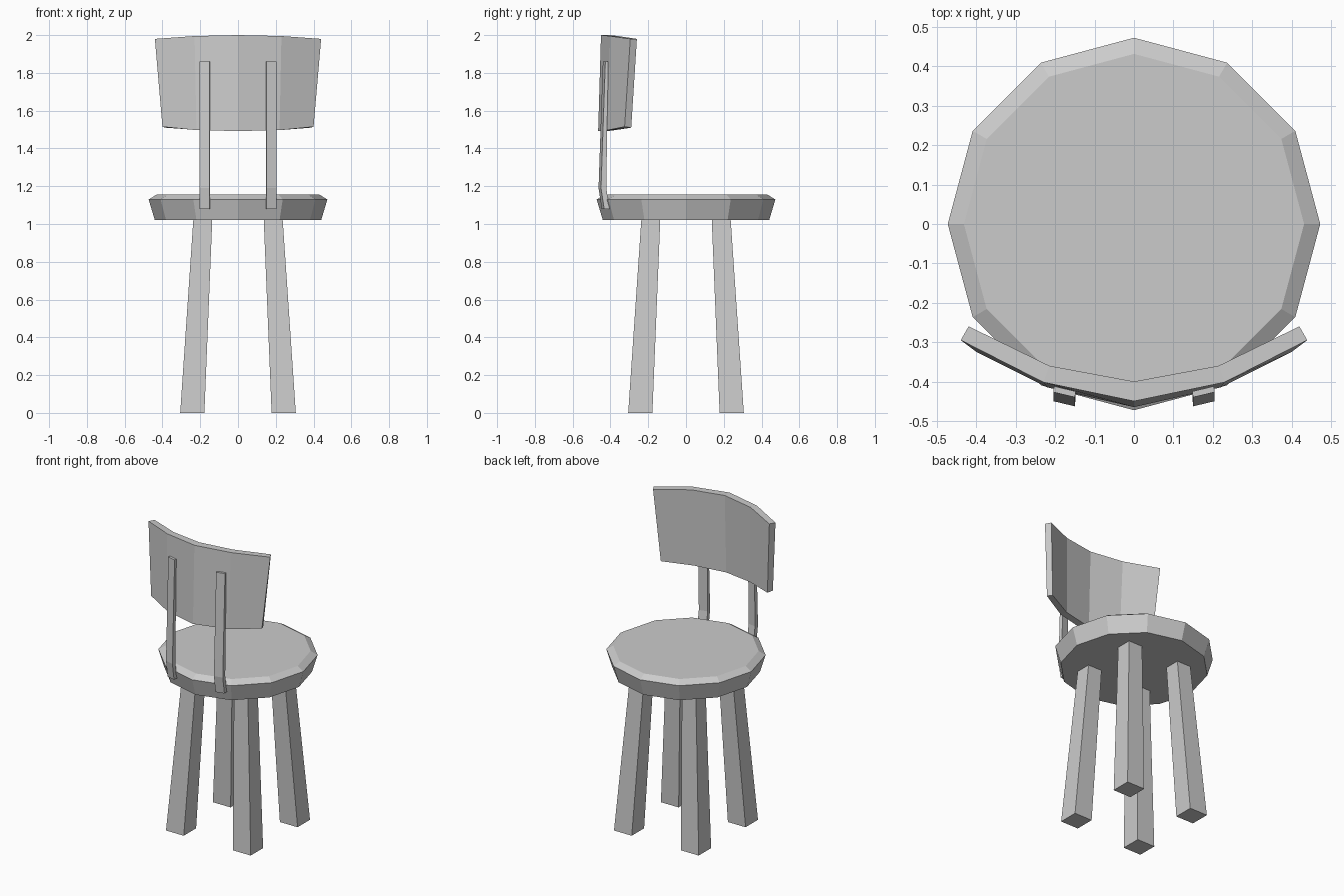
import bpy
from math import cos, sin, tau

if "Cube" in bpy.data.objects:
    bpy.data.objects.remove(bpy.data.objects["Cube"])


def loft(name, sections):
    """Closed solid skinned through rings with equal point counts."""
    n = len(sections[0])
    verts = [p for ring in sections for p in ring]
    faces = [tuple(reversed(range(n))),
             tuple(range(len(verts) - n, len(verts)))]
    for s in range(len(sections) - 1):
        for i in range(n):
            j = (i + 1) % n
            faces.append((s * n + i, s * n + j, (s + 1) * n + j, (s + 1) * n + i))
    mesh = bpy.data.meshes.new(name)
    mesh.from_pydata(verts, [], faces)
    mesh.update()
    # Keep normals outward when the rings run the other way round
    bpy.ops.object.select_all(action='DESELECT')
    obj = bpy.data.objects.new(name, mesh)
    bpy.context.collection.objects.link(obj)
    bpy.context.view_layer.objects.active = obj
    obj.select_set(True)
    bpy.ops.object.mode_set(mode='EDIT')
    bpy.ops.mesh.select_all(action='SELECT')
    bpy.ops.mesh.normals_make_consistent(inside=False)
    bpy.ops.object.mode_set(mode='OBJECT')
    return obj


def square(x, y, z, half):
    return [(x + a * half, y + b * half, z)
            for a, b in ((-1, -1), (1, -1), (1, 1), (-1, 1))]


# Seat: twelve-sided disc, flared side and bevelled top rim
loft("seat", [[(r * cos(tau * i / 12), r * sin(tau * i / 12), z) for i in range(12)]
              for r, z in ((0.44, 1.02), (0.473, 1.13), (0.432, 1.155))])

# Legs: tapered, splayed towards the floor
for y_name, sy in (("front", -1), ("back", 1)):
    for x_name, sx in (("left", -1), ("right", 1)):
        loft(f"{y_name}_{x_name}_leg",
             [square(sx * 0.242, sy * 0.242, 0, 0.064),
              square(sx * 0.186, sy * 0.186, 1.03, 0.05)])

# Backrest posts: thin bars, bent where they meet the seat
for x_name, s in (("left", -1), ("right", 1)):
    rings = []
    for z, y, t in ((1.08, -0.418, 0.028), (1.19, -0.435, 0.028), (1.86, -0.425, 0.015)):
        rings.append([(s * 0.148, y, z), (s * 0.203, y + 0.013, z),
                      (s * 0.205, y + 0.013 - t, z), (s * 0.15, y - t, z)])
    loft(f"{x_name}_back_post", rings)

# Backrest: curved panel, half section mirrored across x
# each row: outer bottom, outer top, inner top, inner bottom
half = [
    [(0.40, -0.325, 1.515), (0.44, -0.295, 1.98), (0.42, -0.260, 1.98), (0.385, -0.290, 1.51)],
    [(0.22, -0.415, 1.497), (0.23, -0.402, 1.995), (0.215, -0.360, 1.995), (0.205, -0.375, 1.497)],
    [(0, -0.465, 1.492), (0, -0.45, 2.0), (0, -0.40, 2.0), (0, -0.415, 1.492)],
]
mirrored = [[(-x, y, z) for x, y, z in ring] for ring in reversed(half[:2])]
loft("backrest", half + mirrored)
